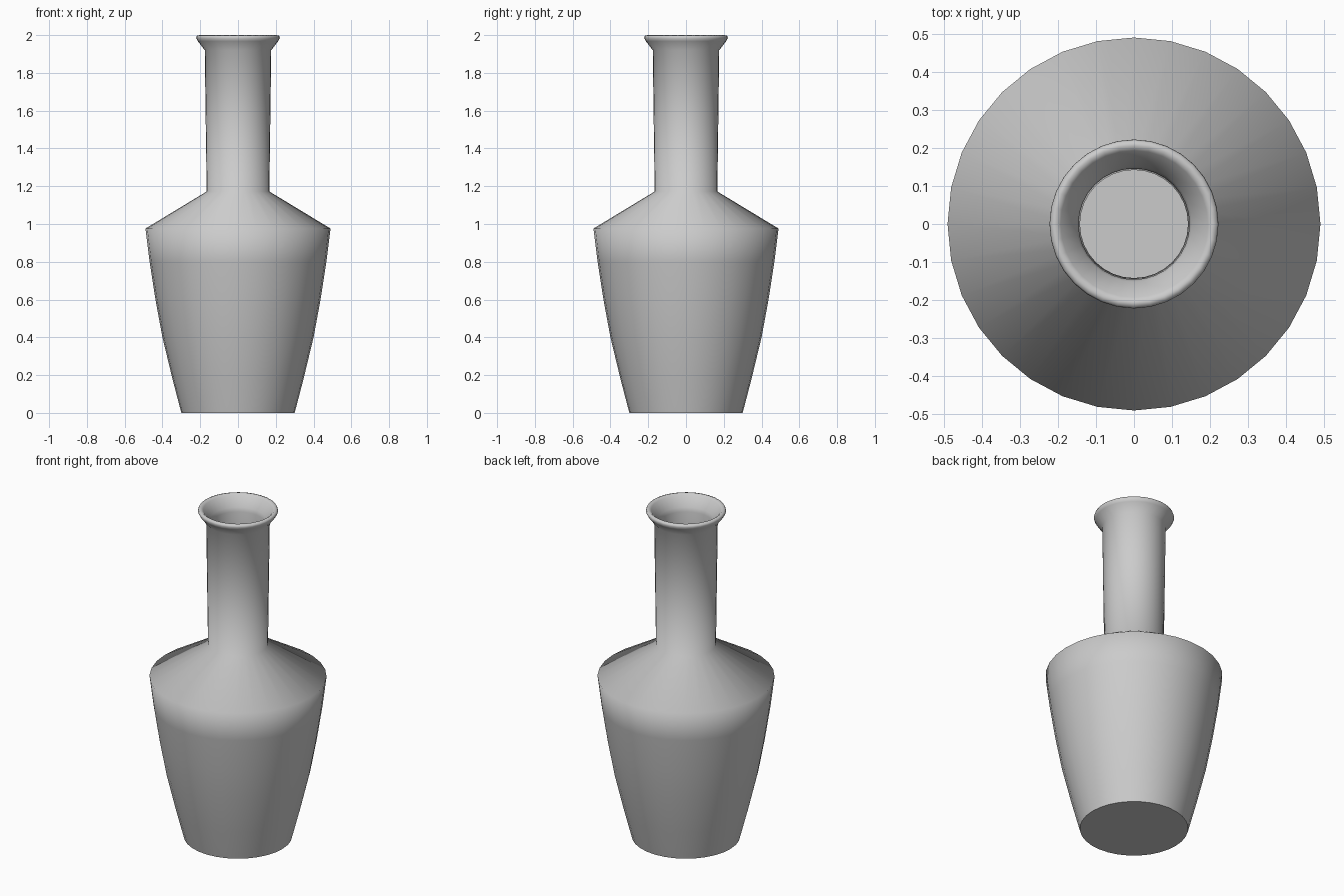
import bpy, bmesh, math

if "Cube" in bpy.data.objects:
    bpy.data.objects.remove(bpy.data.objects["Cube"])

SIDES = 32

# Closed profile (radius, height): outside from the base up, over the lip, down the inside
PROFILE = [
    (0, 0), (0.30, 0), (0.347, 0.18), (0.40, 0.4), (0.437, 0.6), (0.468, 0.8), (0.49, 0.976),
    (0.166, 1.172), (0.176, 1.92), (0.213, 1.968), (0.222, 1.985), (0.218, 1.996), (0.205, 2.0),
    (0.193, 1.99), (0.152, 1.935), (0.146, 1.91), (0.142, 1.16),
    (0.455, 0.965), (0.44, 0.8), (0.41, 0.6), (0.37, 0.4), (0.32, 0.18), (0.28, 0.03), (0, 0.03),
]


def lathe(name, profile, sides):
    bm = bmesh.new()
    verts = [bm.verts.new((r, 0, z)) for r, z in profile]
    edges = [bm.edges.new(pair) for pair in zip(verts, verts[1:])]
    bmesh.ops.spin(bm, geom=verts + edges, cent=(0, 0, 0), axis=(0, 0, 1),
                   angle=math.tau, steps=sides, use_duplicate=False)
    bmesh.ops.remove_doubles(bm, verts=bm.verts[:], dist=0.0005)
    bmesh.ops.recalc_face_normals(bm, faces=bm.faces[:])
    mesh = bpy.data.meshes.new(name)
    bm.to_mesh(mesh)
    bm.free()
    obj = bpy.data.objects.new(name, mesh)
    bpy.context.collection.objects.link(obj)
    return obj


# Hollow vase with shoulder, neck and flared lip
vase = lathe("vase", PROFILE, SIDES)
bpy.context.view_layer.objects.active = vase
vase.select_set(True)
bpy.ops.object.shade_smooth_by_angle(angle=math.radians(70))
